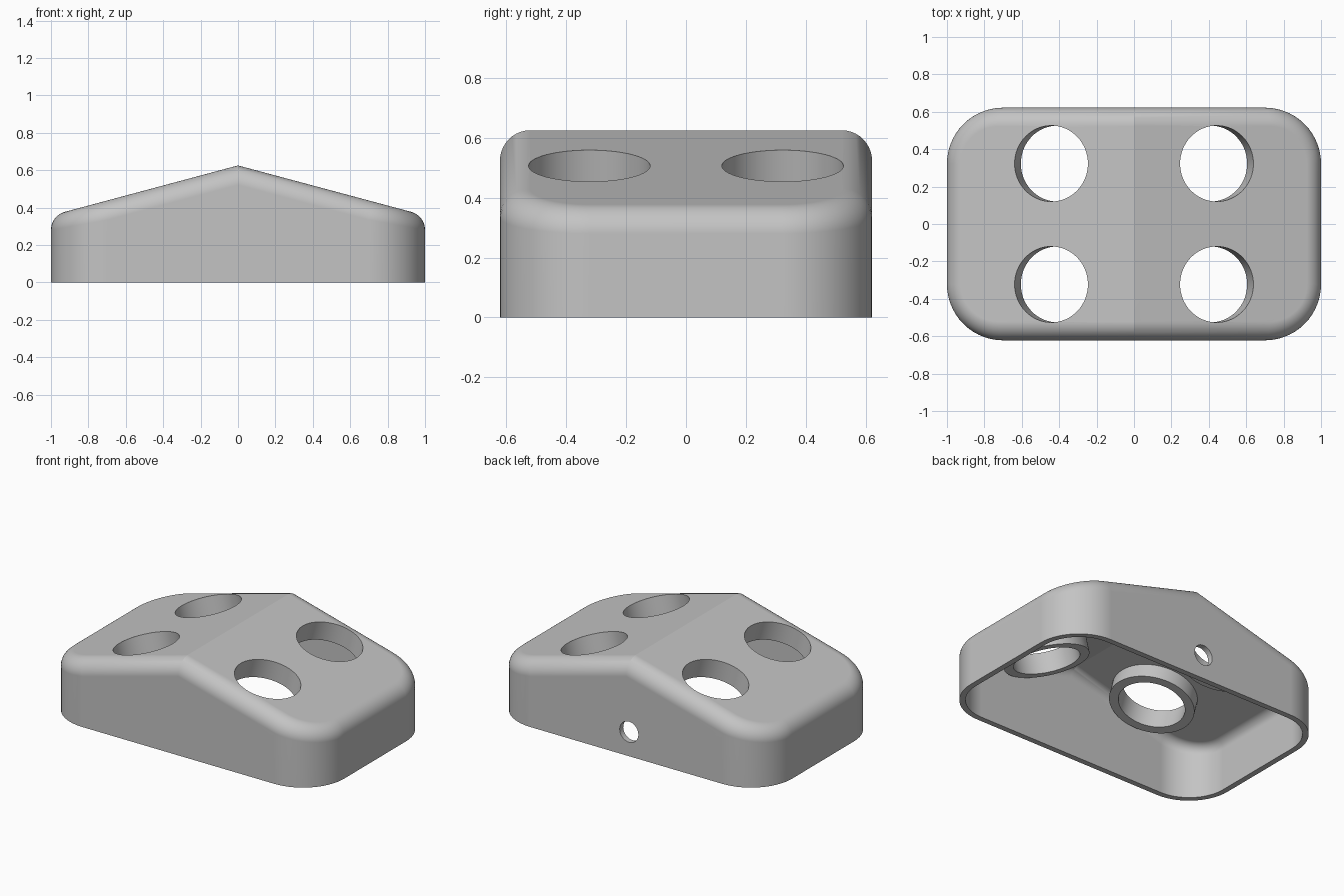
import bpy, bmesh
from math import sin, cos, tan, acos, pi, radians
from mathutils import Vector, Matrix

SLOPE = radians(15)
HALF_X, HALF_Y, APEX = 1.0, 0.622, 0.625
CORNER, FILLET, WALL = 0.3, 0.1, 0.037
ARC, ROLL = 14, 10

if "Cube" in bpy.data.objects:
    bpy.data.objects.remove(bpy.data.objects["Cube"])

grey = bpy.data.materials.new("plain_grey")
grey.use_nodes = True
colour = (0.55, 0.55, 0.55, 1)
grey.diffuse_color = colour
grey.node_tree.nodes["Principled BSDF"].inputs["Base Color"].default_value = colour


def make_object(name, bm):
    bmesh.ops.recalc_face_normals(bm, faces=bm.faces)
    mesh = bpy.data.meshes.new(name)
    bm.to_mesh(mesh)
    bm.free()
    mesh.materials.append(grey)
    obj = bpy.data.objects.new(name, mesh)
    bpy.context.collection.objects.link(obj)
    return obj


def outline(inset):
    """Rounded rectangle as (point, outward normal), with a point at each ridge end."""
    hx, hy, r = HALF_X - inset, HALF_Y - inset, CORNER - inset
    pts = []
    for q, (sx, sy) in enumerate([(1, 1), (-1, 1), (-1, -1), (1, -1)]):
        centre = Vector((sx * (hx - r), sy * (hy - r), 0))
        for i in range(ARC + 1):
            a = (q + i / ARC) * pi / 2
            n = Vector((cos(a), sin(a), 0))
            pts.append((centre + n * r, n))
        if q % 2 == 0:
            pts.append((Vector((0, sy * hy, 0)), Vector((0, sy, 0))))
    return pts


def gabled_solid(name, inset, base):
    """Gabled block with a rolled edge between the walls and the two roof planes."""
    bm = bmesh.new()
    r = FILLET - inset
    apex = APEX - inset / cos(SLOPE)
    pts = outline(inset)
    loops = [[bm.verts.new((p.x, p.y, base)) for p, n in pts]]
    for step in range(ROLL + 1):
        t = step / ROLL
        loop = []
        for p, n in pts:
            c = p - n * r
            c.z = apex - abs(c.x) * tan(SLOPE) - r / cos(SLOPE)
            if abs(p.x) < 1e-6:
                up = Vector((0, 0, 1 / cos(SLOPE)))
                phi = pi / 2
            else:
                side = 1 if p.x > 0 else -1
                up = Vector((side * sin(SLOPE), 0, cos(SLOPE)))
                phi = acos(n.dot(up))
            roll = (n * sin((1 - t) * phi) + up * sin(t * phi)) / sin(phi)
            loop.append(bm.verts.new(c + roll * r))
        loops.append(loop)
    count = len(pts)
    for low, high in zip(loops, loops[1:]):
        for i in range(count):
            j = (i + 1) % count
            bm.faces.new((low[i], low[j], high[j], high[i]))
    # Floor and the two roof planes, split along the ridge
    bm.faces.new(loops[0])
    top, back, front = loops[-1], ARC + 1, 3 * ARC + 4
    bm.faces.new(top[back:front + 1])
    bm.faces.new(top[front:] + top[:back + 1])
    return make_object(name, bm)


def cylinder(name, radius, start, end, frame, sides=64):
    """Cylinder along the frame's local z, from start to end."""
    bm = bmesh.new()
    bmesh.ops.create_cone(bm, cap_ends=True, segments=sides, radius1=radius, radius2=radius,
                          depth=end - start, matrix=frame @ Matrix.Translation((0, 0, (start + end) / 2)))
    return make_object(name, bm)


def combine(body, tool, operation):
    mod = body.modifiers.new(tool.name, 'BOOLEAN')
    mod.operation, mod.object, mod.solver = operation, tool, 'EXACT'
    tool.hide_render = True
    bpy.context.view_layer.objects.active = body
    bpy.ops.object.modifier_apply(modifier=mod.name)
    bpy.data.objects.remove(tool)


# Hollow gabled shell, open underneath
cover = gabled_solid("gabled_cover", 0, 0)
combine(cover, gabled_solid("cavity", WALL, -0.1), 'DIFFERENCE')

# Four collared round openings square to the roof
frames = []
for sx in (-1, 1):
    for sy in (-1, 1):
        place = Matrix.Translation((sx * 0.4425, sy * 0.323, APEX - 0.4425 * tan(SLOPE)))
        frames.append(place @ Matrix.Rotation(sx * SLOPE, 4, 'Y'))
for frame in frames:
    combine(cover, cylinder("collar", 0.26, -0.13, -0.028, frame), 'UNION')
for frame in frames:
    combine(cover, cylinder("opening", 0.203, -0.3, 0.2, frame), 'DIFFERENCE')

# Small cable hole through the back wall
back_frame = Matrix.Translation((-0.02, HALF_Y, 0.16)) @ Matrix.Rotation(pi / 2, 4, 'X')
combine(cover, cylinder("cable_hole", 0.068, -0.1, 0.1, back_frame, 40), 'DIFFERENCE')

# Smooth rolled edges, crisp rims and ridge
bpy.ops.object.select_all(action='DESELECT')
cover.select_set(True)
bpy.context.view_layer.objects.active = cover
bpy.ops.object.shade_smooth_by_angle(angle=radians(25))
weighted = cover.modifiers.new("even_shading", 'WEIGHTED_NORMAL')
weighted.keep_sharp = True
